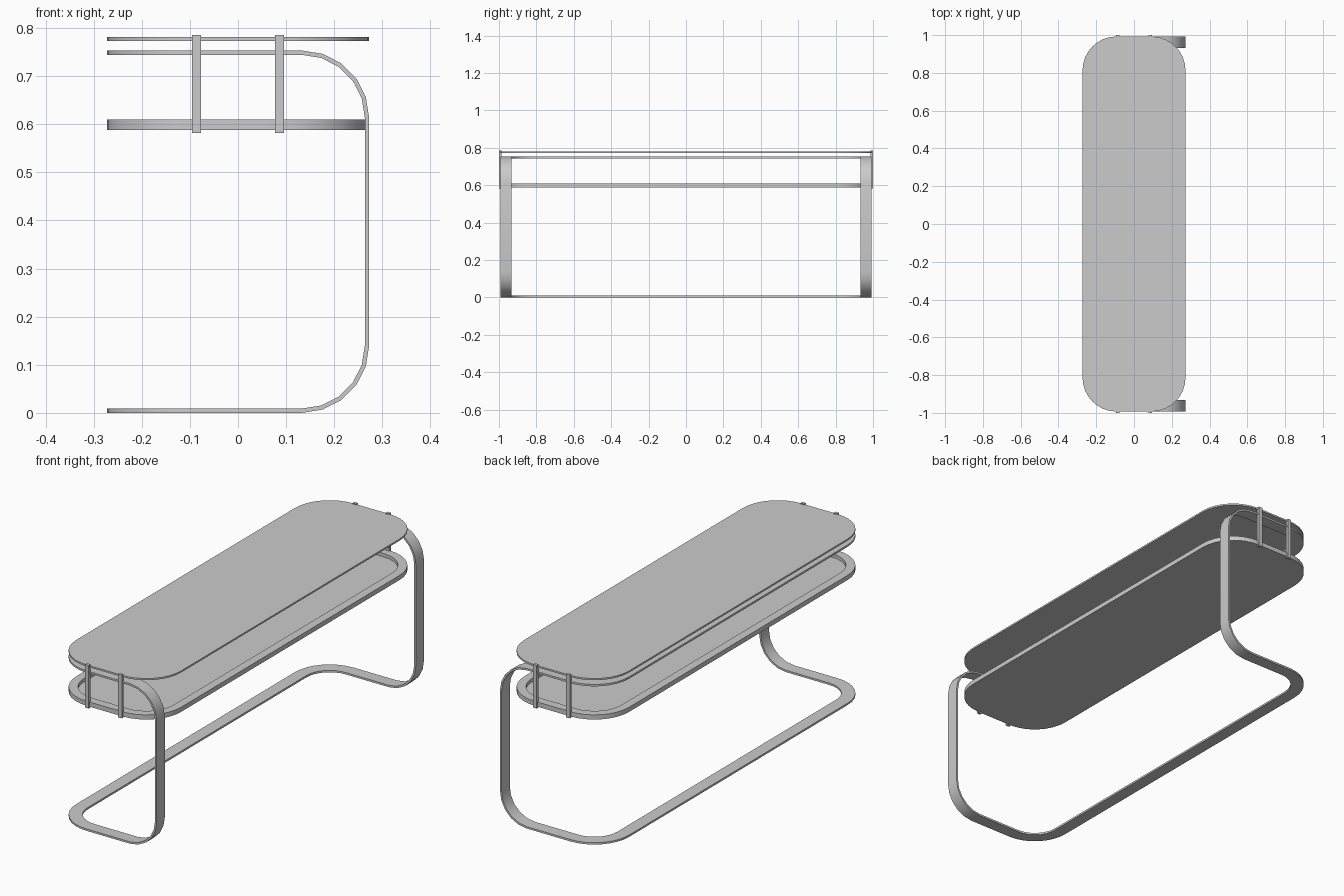
import bpy, bmesh, math
from mathutils import Vector

if "Cube" in bpy.data.objects:
    bpy.data.objects.remove(bpy.data.objects["Cube"])

HX, HY, R = 0.2725, 0.993, 0.18      # plan half sizes and corner radius
ZT, TH, BAND, BEND = 0.753, 0.009, 0.06, 0.14


def finish(bm, name):
    bmesh.ops.recalc_face_normals(bm, faces=bm.faces)
    me = bpy.data.meshes.new(name)
    bm.to_mesh(me)
    bm.free()
    ob = bpy.data.objects.new(name, me)
    bpy.context.collection.objects.link(ob)
    bpy.ops.object.select_all(action='DESELECT')
    ob.select_set(True)
    bpy.context.view_layer.objects.active = ob
    bpy.ops.object.shade_smooth_by_angle(angle=math.radians(35))
    return ob


def rounded_rect(inset, z, n=8):
    hx, hy, r = HX - inset, HY - inset, R - inset
    pts = []
    for k, (sx, sy) in enumerate(((1, 1), (-1, 1), (-1, -1), (1, -1))):
        for i in range(n + 1):
            a = math.pi / 2 * (k + i / n)
            pts.append((sx * (hx - r) + r * math.cos(a),
                        sy * (hy - r) + r * math.sin(a), z))
    return pts


def stacked_panel(name, levels):
    """Rounded panel made of (inset, z) outlines, capped at both ends."""
    bm = bmesh.new()
    rings = [[bm.verts.new(p) for p in rounded_rect(*lv)] for lv in levels]
    for a, b in zip(rings, rings[1:]):
        for i in range(len(a)):
            j = (i + 1) % len(a)
            bm.faces.new((a[i], a[j], b[j], b[i]))
    bm.faces.new(rings[0])
    bm.faces.new(rings[-1])
    return finish(bm, name)


# Top panel and recessed tray shelf
stacked_panel("table_top", [(0, 0.773), (0, 0.781)])
stacked_panel("tray_shelf", [(0, 0.588), (0, 0.610), (0.04, 0.610), (0.04, 0.594)])

# Bent flat-band frame: half loop of stations (outer edge, inner edge, offset)
stations = []


def station(outer, inner, normal):
    o, i, d = Vector(outer), Vector(inner), Vector(normal) * TH
    stations.append((o, i, i - d, o - d))


up = (0, 0, 1)
station((-HX, 0, ZT), (-HX + BAND, 0, ZT), up)
for k in range(9):                   # plan corner
    a = math.pi + math.pi / 2 * k / 8
    c, s = math.cos(a), math.sin(a)
    cx, cy = -HX + R, -HY + R
    station((cx + R * c, cy + R * s, ZT),
            (cx + (R - BAND) * c, cy + (R - BAND) * s, ZT), up)
for k in range(6):                   # bend from top rail into leg
    a = math.pi / 2 * (1 - k / 5)
    x, z = HX - BEND + BEND * math.cos(a), ZT - BEND + BEND * math.sin(a)
    station((x, -HY, z), (x, -HY + BAND, z), (math.cos(a), 0, math.sin(a)))

# The lower half is the upper half reflected in height
stations += [tuple(Vector((p.x, p.y, ZT - p.z)) for p in st)
             for st in reversed(stations)]
bm = bmesh.new()
rows = [[bm.verts.new(p) for p in st] for st in stations]
for a, b in zip(rows, rows[1:]):
    for i in range(4):
        j = (i + 1) % 4
        bm.faces.new((a[i], a[j], b[j], b[i]))
# Other end of the loop, joined at the middle
geom = bm.verts[:] + bm.edges[:] + bm.faces[:]
dup = bmesh.ops.duplicate(bm, geom=geom)["geom"]
for v in dup:
    if isinstance(v, bmesh.types.BMVert):
        v.co.y *= -1
bmesh.ops.remove_doubles(bm, verts=bm.verts, dist=1e-5)
finish(bm, "band_frame")

# Hanger bars tying top, frame and shelf together
for end, sy in (("front", -1), ("back", 1)):
    for side, sx in (("left", -1), ("right", 1)):
        bm = bmesh.new()
        bmesh.ops.create_cube(bm, size=1)
        for v in bm.verts:
            v.co = Vector((v.co.x * 0.019 + sx * 0.086,
                           v.co.y * 0.014 + sy * 0.993,
                           v.co.z * 0.203 + 0.6835))
        finish(bm, f"{end}_{side}_hanger_bar")
